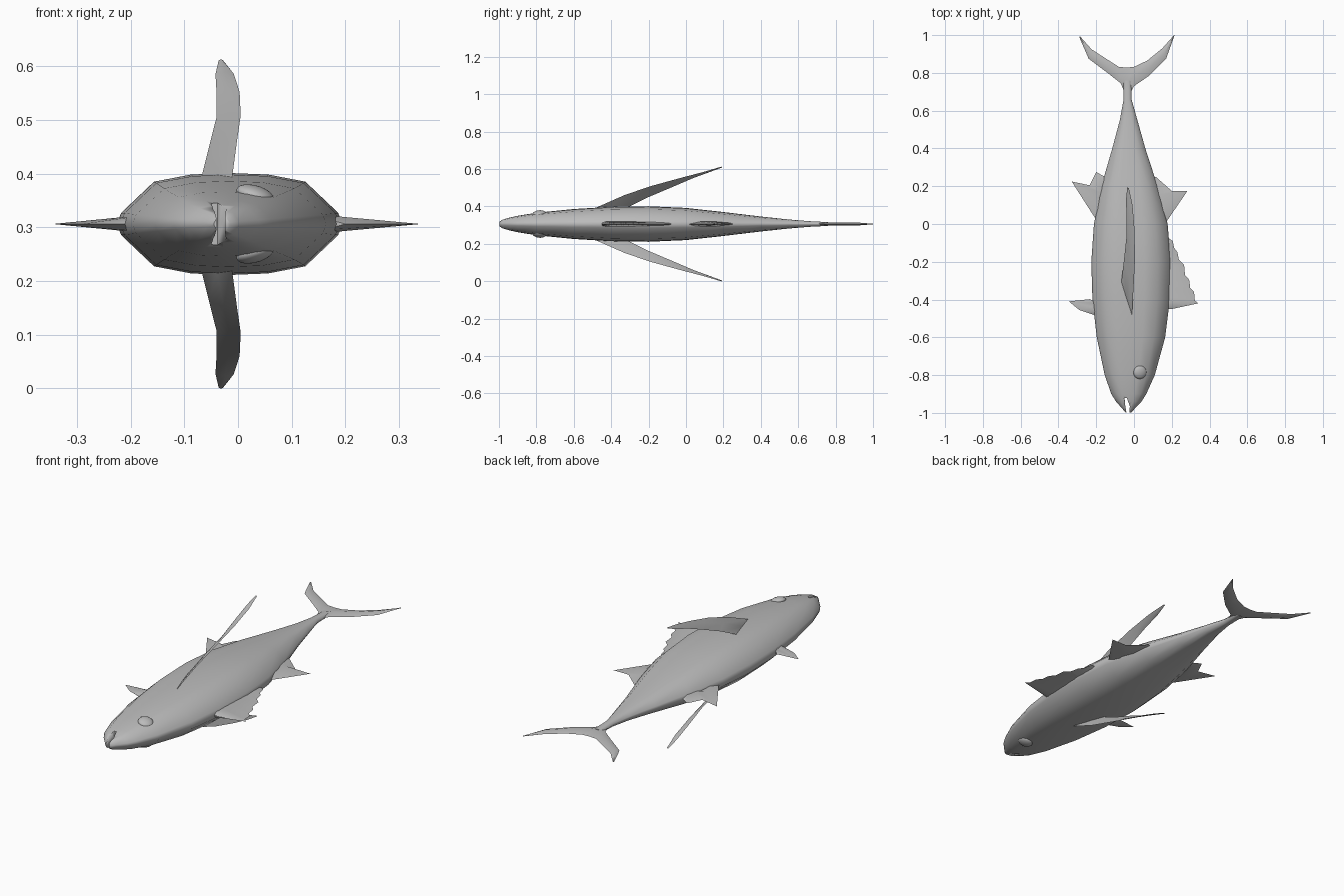
import bpy, bmesh, math
from mathutils import Vector

cube = bpy.data.objects.get("Cube")
if cube:
    bpy.data.objects.remove(cube)

MID = 0.306  # height of the fish's symmetry plane

skin = bpy.data.materials.new("plain grey")
skin.use_nodes = True
grey = (0.5, 0.5, 0.5, 1)
skin.diffuse_color = grey
skin.node_tree.nodes["Principled BSDF"].inputs["Base Color"].default_value = grey


def finish(name, bm, angle=40):
    bmesh.ops.recalc_face_normals(bm, faces=bm.faces)
    mesh = bpy.data.meshes.new(name)
    bm.to_mesh(mesh)
    bm.free()
    mesh.materials.append(skin)
    ob = bpy.data.objects.new(name, mesh)
    bpy.context.collection.objects.link(ob)
    bpy.ops.object.select_all(action='DESELECT')
    ob.select_set(True)
    bpy.context.view_layer.objects.active = ob
    bpy.ops.object.shade_smooth_by_angle(angle=math.radians(angle))
    return ob


def loft(rings):
    """Closed skin through rings with equal point counts."""
    bm = bmesh.new()
    rows = [[bm.verts.new(p) for p in ring] for ring in rings]
    n = len(rows[0])
    for a, b in zip(rows, rows[1:]):
        for i in range(n):
            j = (i + 1) % n
            bm.faces.new((a[i], a[j], b[j], b[i]))
    bm.faces.new(rows[0])
    bm.faces.new(rows[-1][::-1])
    return bm


def fin(name, edge, root, thick, belly=0.5, normal=(0, 0, 1)):
    """Lens-section fin: sharp along the edge, thickest at the belly fraction."""
    rings = []
    for e, r in zip(edge, root):
        e, r = (Vector(p if len(p) == 3 else (*p, MID)) for p in (e, r))
        t = Vector(normal).normalized() * min(thick, (e - r).length * 0.2 + 0.001)
        m = e.lerp(r, belly)
        rings.append([e, m + t, r, m - t])
    return finish(name, loft(rings))


# Body: y, belly edge, back edge, half thickness
stations = [(-0.998, -0.045, -0.015, 0.012), (-0.98, -0.06, 0.002, 0.024),
            (-0.94, -0.095, 0.04, 0.035), (-0.9, -0.12, 0.065, 0.044),
            (-0.8, -0.155, 0.11, 0.06), (-0.6, -0.197, 0.165, 0.08),
            (-0.4, -0.22, 0.19, 0.092), (-0.2, -0.226, 0.195, 0.095),
            (0, -0.212, 0.178, 0.086), (0.2, -0.173, 0.125, 0.064),
            (0.4, -0.115, 0.06, 0.04), (0.55, -0.075, 0.018, 0.024),
            (0.66, -0.055, -0.013, 0.015), (0.76, -0.058, -0.012, 0.01)]
quarter = [(1, 0), (0.96, 0.22), (0.67, 0.83), (0.34, 0.97)]
half = quarter + [(0, 1)] + [(-u, v) for u, v in quarter[::-1]]
section = half + [(u, -v) for u, v in half[-2:0:-1]]
body = finish("body", loft([
    [((l + r) / 2 + u * (r - l) / 2, y, MID + v * h) for u, v in section]
    for y, l, r, h in stations]), 50)

# Mouth slit cut right through the snout
slit = [(-0.05, -0.92), (-0.038, -0.92), (-0.022, -0.965),
        (-0.026, -1.02), (-0.036, -1.02), (-0.046, -0.965)]
cutter = finish("mouth_cutter", loft([[(x, y, z) for x, y in slit] for z in (0.2, 0.4)]))
cutter.hide_render = True
cut = body.modifiers.new("mouth", 'BOOLEAN')
cut.operation = 'DIFFERENCE'
cut.solver = 'EXACT'
cut.object = cutter
bpy.context.view_layer.objects.active = body
bpy.ops.object.modifier_apply(modifier="mouth")
bpy.data.objects.remove(cutter)

# Crescent tail
fin("tail_fin",
    [(-0.29, 0.99), (-0.24, 0.875), (-0.14, 0.80), (-0.07, 0.745), (-0.035, 0.66),
     (0.0, 0.73), (0.08, 0.785), (0.17, 0.875), (0.215, 1.0)],
    [(-0.285, 0.993), (-0.225, 0.925), (-0.14, 0.87), (-0.08, 0.832), (-0.04, 0.828),
     (0.0, 0.832), (0.07, 0.865), (0.15, 0.93), (0.212, 1.0)], 0.009)

# Spiny front fin on the back, with a scalloped trailing edge
tips = [(0.2, -0.45), (0.34, -0.42), (0.322, -0.405), (0.318, -0.36), (0.298, -0.34),
        (0.292, -0.295), (0.27, -0.27), (0.265, -0.215), (0.238, -0.19),
        (0.23, -0.15), (0.212, -0.125), (0.205, -0.09), (0.175, -0.07)]
fin("front_back_fin", tips,
    [(0.15, -0.45 + 0.38 * i / (len(tips) - 1)) for i in range(len(tips))], 0.014, 0.8)

# Rear fins above and below, and the small belly fin
fin("rear_back_fin", [(0.17, 0.01), (0.283, 0.175), (0.2, 0.175), (0.115, 0.25)],
    [(0.12, 0.01), (0.11, 0.08), (0.1, 0.15), (0.08, 0.24)], 0.013, 0.7)
fin("rear_belly_fin", [(-0.205, 0.03), (-0.33, 0.225), (-0.235, 0.205),
                       (-0.2, 0.275), (-0.155, 0.25)],
    [(-0.16, 0.03), (-0.155, 0.1), (-0.15, 0.15), (-0.14, 0.2), (-0.12, 0.25)], 0.013, 0.7)
fin("front_belly_fin", [(-0.2, -0.485), (-0.29, -0.455), (-0.345, -0.41),
                        (-0.235, -0.398), (-0.2, -0.435)],
    [(-0.17, -0.485), (-0.17, -0.47), (-0.17, -0.45), (-0.17, -0.43), (-0.17, -0.42)], 0.012, 0.7)

# Side fins and eyes, mirrored across the symmetry plane
lead = [(-0.012, -0.5, 0.385), (-0.002, -0.33, 0.46), (0.005, -0.19, 0.508),
        (0.003, -0.03, 0.552), (-0.008, 0.1, 0.586), (-0.027, 0.19, 0.61)]
trail = [(-0.07, -0.33, 0.385), (-0.054, -0.2, 0.45), (-0.04, -0.07, 0.505),
         (-0.04, 0.04, 0.552), (-0.042, 0.13, 0.585), (-0.036, 0.192, 0.611)]
for side, s in (("left", 1), ("right", -1)):
    def flip(p):
        return (p[0], p[1], MID + s * (p[2] - MID))
    fin(side + "_side_fin", [flip(p) for p in lead], [flip(p) for p in trail],
        0.004, 0.5, (0.3, -0.4, s))
    bm = bmesh.new()
    bmesh.ops.create_uvsphere(bm, u_segments=20, v_segments=12, radius=0.036)
    for v in bm.verts:
        v.co.z *= 0.45
    eye = finish(side + "_eye", bm)
    eye.location = (0.032, -0.785, MID + s * 0.055)
    eye.rotation_euler = (s * 0.12, s * 0.28, 0)
